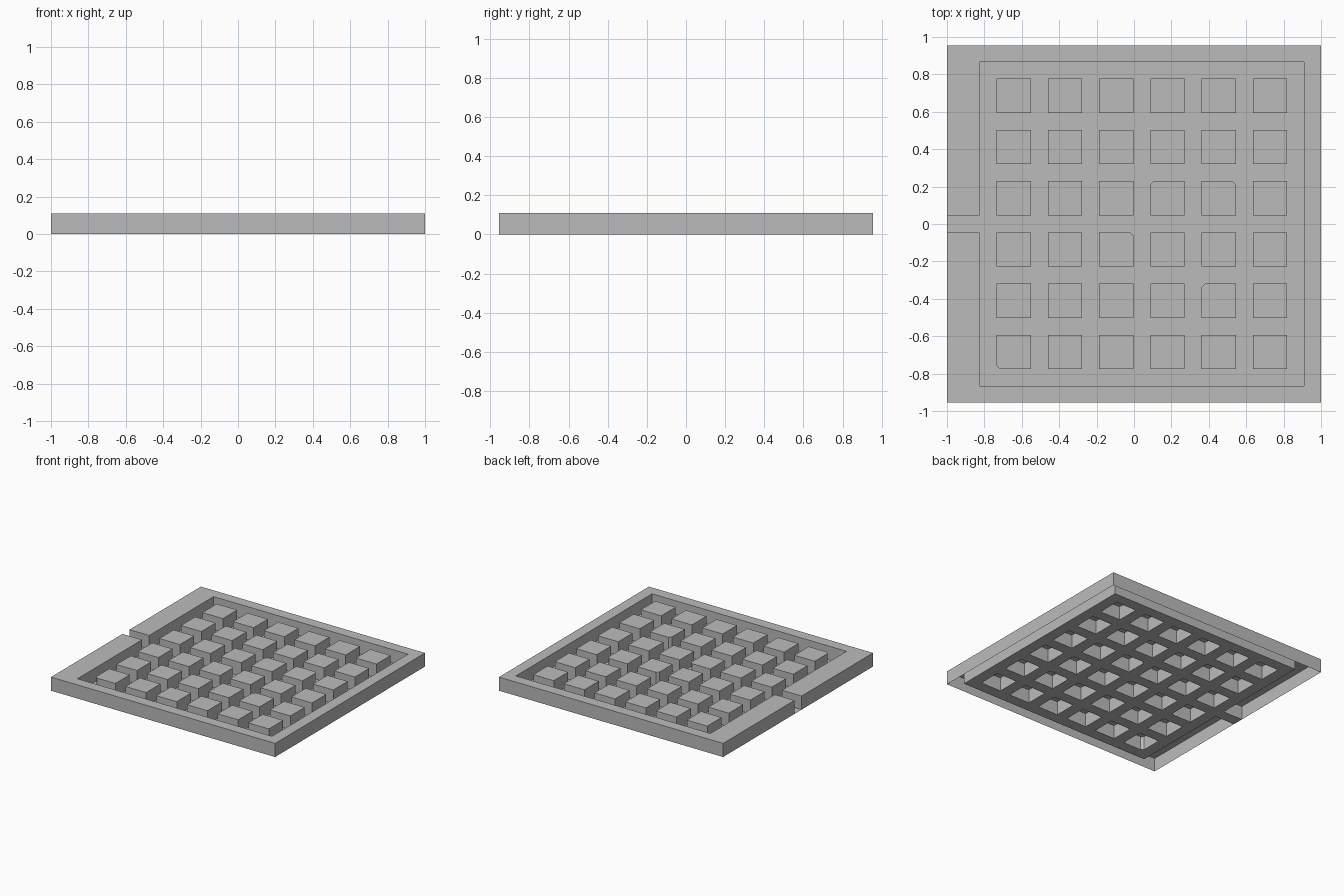
import bpy
import bmesh

default = bpy.data.objects.get("Cube")
if default:
    bpy.data.objects.remove(default, do_unlink=True)

HEIGHT = 0.11                # top of rim and blocks
PITCH, SIZE, COUNT = 0.274, 0.183, 6
X0, Y0 = -0.734, -0.776      # lower corner of the first block
CUT = 0.018                  # small corner chamfer
GAP = (-0.045, 0.046)        # channel through the rim

grey = bpy.data.materials.new("plain_grey")
grey.use_nodes = True
colour = (0.5, 0.5, 0.5, 1)
grey.diffuse_color = colour
grey.node_tree.nodes["Principled BSDF"].inputs["Base Color"].default_value = colour


def finish(name, bm):
    bmesh.ops.remove_doubles(bm, verts=bm.verts, dist=0.0001)
    mesh = bpy.data.meshes.new(name)
    bm.to_mesh(mesh)
    bm.free()
    mesh.materials.append(grey)
    obj = bpy.data.objects.new(name, mesh)
    bpy.context.collection.objects.link(obj)


def flat(bm, outline, z):
    return bm.faces.new([bm.verts.new((x, y, z)) for x, y in outline])


def shell(bm, outline):
    """Lid at full height with walls dropped to the ground, open below."""
    flat(bm, outline, HEIGHT)
    for (ax, ay), (bx, by) in zip(outline, outline[1:] + outline[:1]):
        bm.faces.new([bm.verts.new(p) for p in (
            (ax, ay, 0), (bx, by, 0), (bx, by, HEIGHT), (ax, ay, HEIGHT))])


def rect(x1, y1, x2, y2):
    return [(x1, y1), (x2, y1), (x2, y2), (x1, y2)]


# Rim: one C-shaped outline broken by the channel on the -x side
ox, oy = 1.0, 0.955
ix1, ix2, iy = -0.825, 0.91, 0.867
bm = bmesh.new()
shell(bm, [(-ox, GAP[0]), (-ox, -oy), (ox, -oy), (ox, oy), (-ox, oy), (-ox, GAP[1]),
           (ix1, GAP[1]), (ix1, iy), (ix2, iy), (ix2, -iy), (ix1, -iy), (ix1, GAP[0])])
finish("rim", bm)

# Blocks: hollow boxes; a few have one chamfered corner (column, row): corner
chamfers = {(3, 3): 3, (4, 3): 2, (2, 2): 2, (4, 1): 3, (0, 0): 0}
bm = bmesh.new()
floor_bm = bmesh.new()
for col in range(COUNT):
    for row in range(COUNT):
        x, y = X0 + col * PITCH, Y0 + row * PITCH
        outline = rect(x, y, x + SIZE, y + SIZE)
        corner = chamfers.get((col, row))
        if corner is not None:
            c, p, n = outline[corner], outline[corner - 1], outline[(corner + 1) % 4]
            t = CUT / SIZE
            a, b = [tuple(u + (v - u) * t for u, v in zip(c, e)) for e in (p, n)]
            outline[corner:corner + 1] = [a, b]
            flat(floor_bm, [a, c, b], 0)
        shell(bm, outline)
finish("blocks", bm)

# Floor: grid of strips with a hole under each block, plus the channel floor
xs = [ix1] + [X0 + i * PITCH + s for i in range(COUNT) for s in (0, SIZE)] + [ix2]
ys = [-iy] + [Y0 + i * PITCH + s for i in range(COUNT) for s in (0, SIZE)] + [iy]
for i in range(len(xs) - 1):
    for j in range(len(ys) - 1):
        if not (i % 2 and j % 2):
            flat(floor_bm, rect(xs[i], ys[j], xs[i + 1], ys[j + 1]), 0)
flat(floor_bm, rect(-ox, GAP[0], ix1, GAP[1]), 0)
bmesh.ops.recalc_face_normals(floor_bm, faces=floor_bm.faces)
for face in floor_bm.faces:
    if face.normal.z < 0:
        face.normal_flip()
finish("floor", floor_bm)
